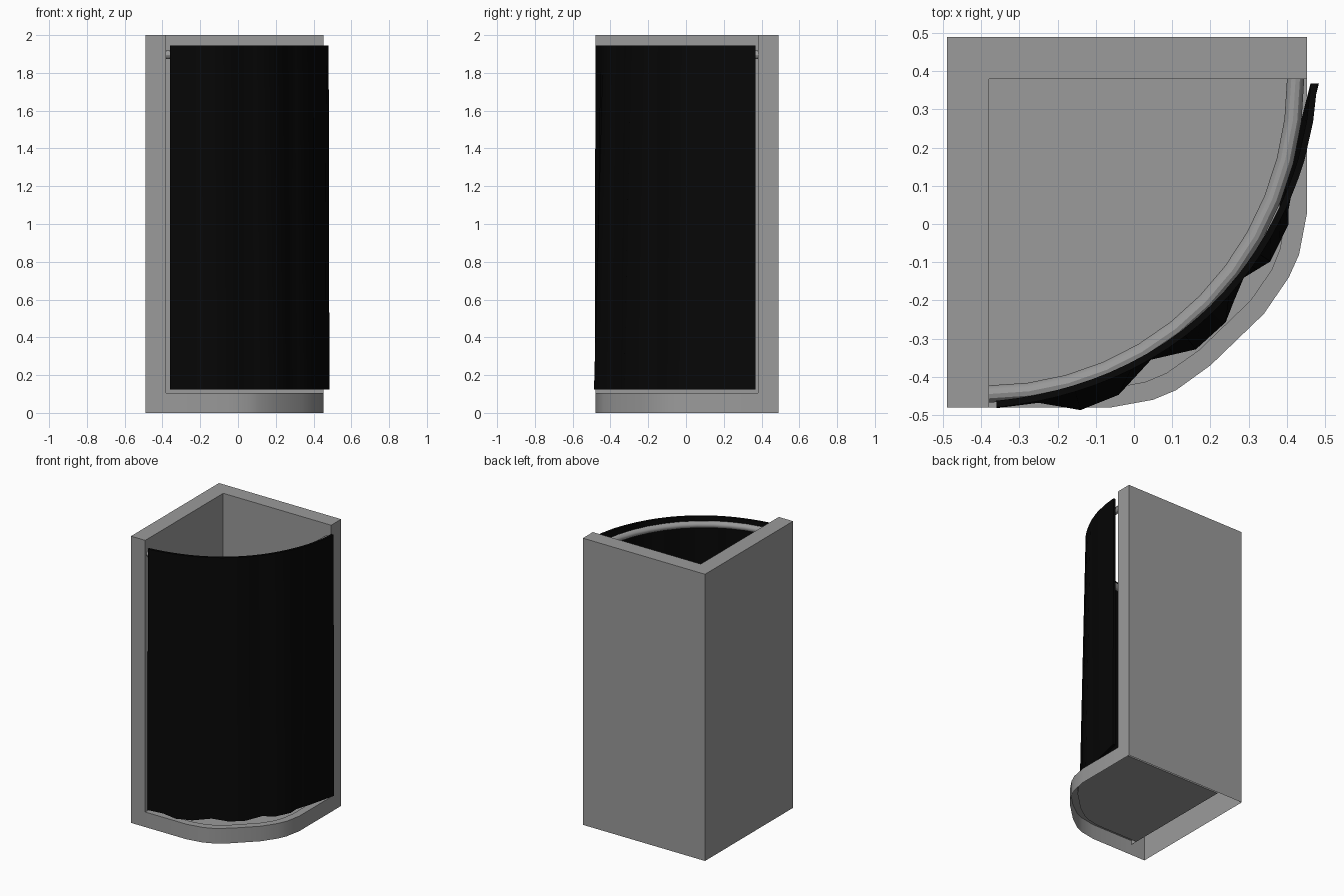
import bpy, math
from mathutils import Vector

if "Cube" in bpy.data.objects:
    bpy.data.objects.remove(bpy.data.objects["Cube"])


def paint(name, value):
    mat = bpy.data.materials.new(name)
    mat.diffuse_color = (value, value, value, 1)
    mat.use_nodes = True
    mat.node_tree.nodes["Principled BSDF"].inputs["Base Color"].default_value = mat.diffuse_color
    return mat


grey = paint("dark_grey", .328)
black = paint("black_fabric", .002)


def add_mesh(name, verts, faces, mat, smooth=False):
    me = bpy.data.meshes.new(name)
    me.from_pydata(verts, [], faces)
    me.update()
    me.materials.append(mat)
    ob = bpy.data.objects.new(name, me)
    bpy.context.collection.objects.link(ob)
    if smooth:
        bpy.ops.object.select_all(action='DESELECT')
        ob.select_set(True)
        bpy.context.view_layer.objects.active = ob
        bpy.ops.object.shade_smooth_by_angle(angle=math.radians(30))
    return ob


def ribbon(rows):
    """Quad strips between successive rows of equal length."""
    n = len(rows[0])
    verts = [p for row in rows for p in row]
    faces = [(r * n + i, r * n + i + 1, (r + 1) * n + i + 1, (r + 1) * n + i)
             for r in range(len(rows) - 1) for i in range(n - 1)]
    return verts, faces


def level(pts, z):
    return [(x, y, z) for x, y in pts]


FLOOR, RIM, RIGHT = 0.075, 0.105, 0.453

# Corner walls: L-shaped shell, open underneath like the tray
outer = [(-.38, -.48), (-.49, -.48), (-.49, .49), (RIGHT, .49), (RIGHT, .38)]
inner = [(-.38, -.48), (-.38, .38), (RIGHT, .38)]
v, f = ribbon([level(outer, 2), level(outer, 0)])
b = len(v)
v += level(inner, 2) + level(inner, FLOOR)
f += [(b + 3 + i, b + 4 + i, b + 1 + i, b + i) for i in range(2)]
f += [(0, b + 1, 2, 1), (b + 1, 4, 3, 2)]
add_mesh("corner_walls", v, f, grey)

# Shower tray: outer skirt, flat rim, inner step and raised floor
edge = [(-.38, -.48), (-.06, -.48), (.05, -.46), (.11, -.435), (.20, -.37),
        (.34, -.235), (.405, -.14), (.432, -.08), (RIGHT, .03), (RIGHT, .38)]
lip = [(-.38, -.43), (-.06, -.43), (.03, -.413), (.085, -.39), (.17, -.33),
       (.305, -.20), (.36, -.12), (.382, -.065), (.40, .035), (.40, .38)]
v, f = ribbon([level(edge, 0), level(edge, RIM), level(lip, RIM), level(lip, FLOOR)])
n = len(edge)
v.append((-.38, .38, FLOOR))
f.append(tuple(range(3 * n, 4 * n)) + (4 * n,))
add_mesh("shower_tray", v, f, grey, True)

# Curtain rail: round tube along a quarter arc
cx, cy, sides, steps = -.38, .38, 12, 12
rows = []
for i in range(steps + 1):
    a = math.radians(90 * i / steps)
    row = []
    for j in range(sides + 1):
        t = 2 * math.pi * j / sides
        k = .0225 * math.cos(t)
        row.append((cx + (.803 + k) * math.sin(a), cy - (.825 + k) * math.cos(a),
                    1.896 + .0225 * math.sin(t)))
    rows.append(row)
v, f = ribbon(rows)
add_mesh("curtain_rail", v, [q[::-1] for q in f], grey, True)

# Curtain: thick sheet hanging straight on top and folded at the hem
hem = [(-.36, -.482), (-.25, -.468), (-.14, -.487), (-.04, -.447), (.045, -.355),
       (.162, -.328), (.24, -.257), (.285, -.142), (.357, -.098), (.405, 0),
       (.403, .07), (.435, .17), (.484, .368)]
path = []
for p, q in zip(hem, hem[1:]):
    path += [Vector(p).lerp(Vector(q), s / 2) for s in range(2)]
path.append(Vector(hem[-1]))
center = Vector((cx, cy))
rings = [[], [], [], []]
for i, p in enumerate(path):
    d = (p - center).normalized()
    u = abs(2 * i / (len(path) - 1) - 1)
    top = .847 + .013 * u ** 4
    low = (p - center).length
    for ring, r, z in zip(rings, (low, top, top - .017, low - .022),
                          (.125, 1.945, 1.945, .125)):
        ring.append((*(center + d * r), z))
v, f = ribbon(rings + [rings[0]])
m = len(path)
f += [(0, m, 2 * m, 3 * m), (m - 1, 4 * m - 1, 3 * m - 1, 2 * m - 1)]
add_mesh("shower_curtain", v, f, black, True)
